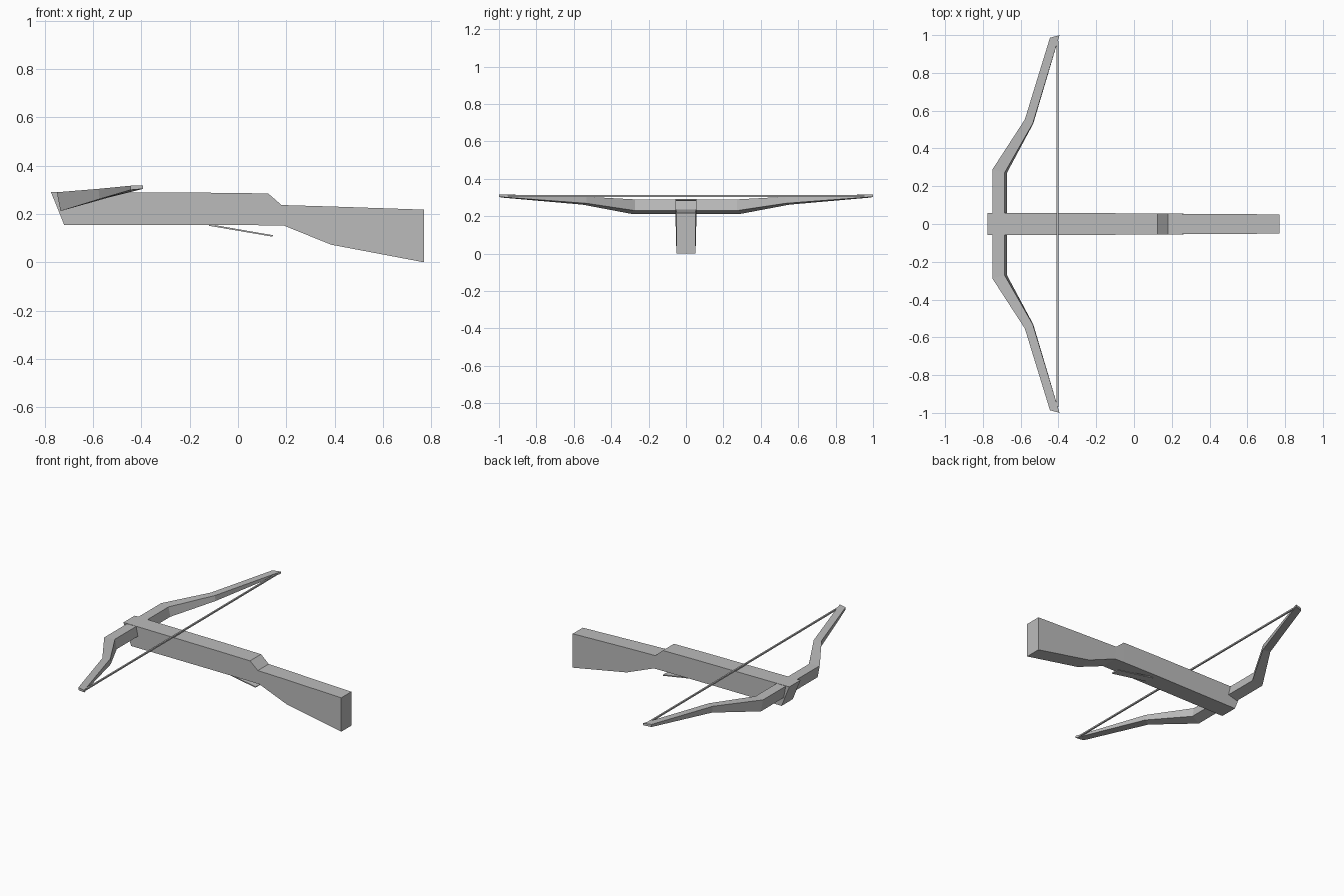
import bpy
import bmesh

cube = bpy.data.objects.get("Cube")
if cube:
    bpy.data.objects.remove(cube, do_unlink=True)

grey = bpy.data.materials.new("plain grey")
grey.use_nodes = True
colour = (0.5, 0.5, 0.5, 1)
grey.diffuse_color = colour
grey.node_tree.nodes["Principled BSDF"].inputs["Base Color"].default_value = colour


def loft(name, rings):
    """Skin a row of four-cornered sections and cap both ends."""
    bm = bmesh.new()
    rows = [[bm.verts.new(p) for p in ring] for ring in rings]
    for a, b in zip(rows, rows[1:]):
        for i in range(4):
            j = (i + 1) % 4
            bm.faces.new((a[i], a[j], b[j], b[i]))
    bm.faces.new(rows[0])
    bm.faces.new(rows[-1])
    bmesh.ops.recalc_face_normals(bm, faces=bm.faces)
    mesh = bpy.data.meshes.new(name)
    bm.to_mesh(mesh)
    bm.free()
    mesh.materials.append(grey)
    obj = bpy.data.objects.new(name, mesh)
    bpy.context.collection.objects.link(obj)
    return obj


def section(top, bottom, half):
    """Upright section across the stock from a top and a bottom (x, z) point."""
    return [(top[0], -half, top[1]), (top[0], half, top[1]),
            (bottom[0], half, bottom[1]), (bottom[0], -half, bottom[1])]


# Stock: raked nose, straight rail, step down to the wrist, flared butt
loft("stock", [
    section((-0.775, 0.292), (-0.72, 0.155), 0.057),
    section((-0.12, 0.288), (-0.12, 0.155), 0.057),
    section((0.125, 0.285), (0.125, 0.153), 0.056),
    section((0.18, 0.237), (0.19, 0.152), 0.055),
    section((0.385, 0.231), (0.385, 0.073), 0.053),
    section((0.77, 0.218), (0.77, 0.0), 0.051),
])

# Trigger lever: thin flat strip under the rail
loft("trigger_lever", [
    section((-0.12, 0.158), (-0.12, 0.151), 0.027),
    section((0.145, 0.112), (0.143, 0.106), 0.027),
])

# Bow limbs: corners run top front, top rear, bottom rear, bottom front
half_bow = [
    [(-0.75, 0.288, 0.29), (-0.685, 0.272, 0.29), (-0.672, 0.272, 0.23), (-0.735, 0.288, 0.212)],
    [(-0.578, 0.553, 0.304), (-0.536, 0.532, 0.304), (-0.533, 0.532, 0.269), (-0.573, 0.553, 0.262)],
    [(-0.445, 0.986, 0.317), (-0.394, 1.0, 0.317), (-0.394, 1.0, 0.304), (-0.444, 0.986, 0.3)],
]
mirrored = [[(x, -y, z) for x, y, z in ring] for ring in reversed(half_bow)]
loft("bow", mirrored + half_bow)

# Bowstring between the tips
string_end = section((-0.409, 0.314), (-0.409, 0.304), 0)
loft("bowstring", [
    [(-0.41, y, 0.304), (-0.4, y, 0.304), (-0.4, y, 0.313), (-0.41, y, 0.313)]
    for y in (-0.97, 0.97)
])
